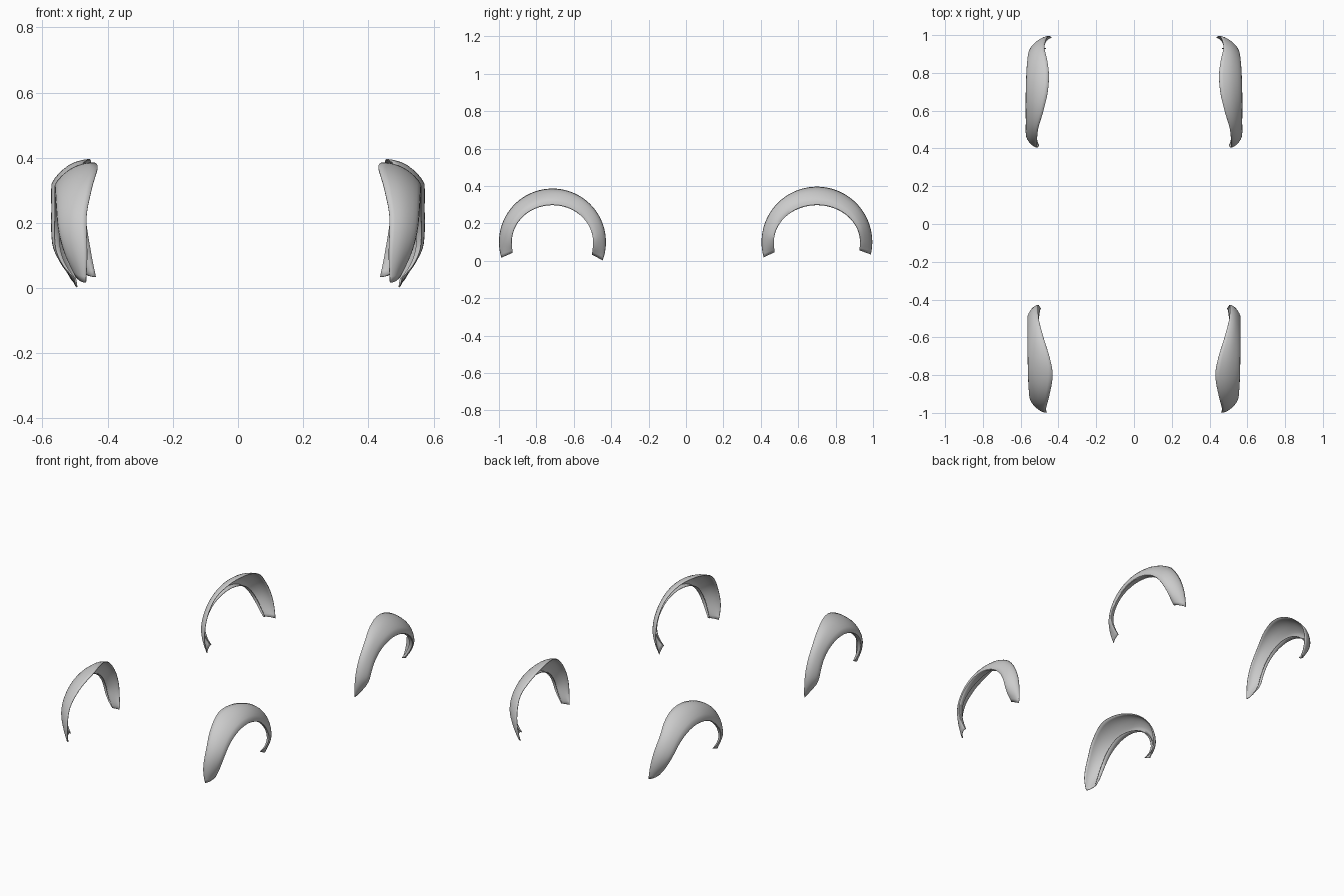
import bpy, bmesh
from math import sin, cos, radians

if "Cube" in bpy.data.objects:
    bpy.data.objects.remove(bpy.data.objects["Cube"])


def smooth_lookup(keys, a):
    """Smooth interpolation through (angle, value) keys."""
    a = max(keys[0][0], min(keys[-1][0], a))
    i = 0
    while i < len(keys) - 2 and a > keys[i + 1][0]:
        i += 1

    def slope(k):
        lo, hi = max(k - 1, 0), min(k + 1, len(keys) - 1)
        return (keys[hi][1] - keys[lo][1]) / (keys[hi][0] - keys[lo][0])
    (a0, v0), (a1, v1) = keys[i], keys[i + 1]
    h = a1 - a0
    t = (a - a0) / h
    return ((2*t**3 - 3*t**2 + 1) * v0 + (t**3 - 2*t**2 + t) * h * slope(i)
            + (3*t**2 - 2*t**3) * v1 + (t**3 - t**2) * h * slope(i + 1))


# cross-section: (drop from outer to inner radius, reach from body edge to lip),
# ending in a short flange turned back into the wheel arch
SECTION = [(0.0, 0.0), (0.03, 0.18), (0.09, 0.36), (0.19, 0.53), (0.31, 0.67),
           (0.45, 0.80), (0.60, 0.91), (0.76, 0.99), (0.97, 1.0), (1.0, 0.97),
           (1.0, 0.7)]
STEPS = 56


def fender(name, yc, r_out, r_in_y, r_in_z, body, lip):
    zc = 0.1
    a0, a1 = body[0][0], body[-1][0]
    bm = bmesh.new()
    rows = []
    for i in range(STEPS + 1):
        deg = a0 + (a1 - a0) * i / STEPS
        a = radians(deg)
        xb, xl = smooth_lookup(body, deg), smooth_lookup(lip, deg)
        # legs of the inner arch hang straighter than a circle
        ca = cos(a) if deg > 0 and deg < 180 else (cos(a) + (1 if deg < 90 else -1)) / 2
        row = []
        for d, s in SECTION:
            oy, oz = r_out * cos(a), r_out * sin(a)
            iy, iz = r_in_y * ca, r_in_z * sin(a)
            row.append(bm.verts.new((xb + (xl - xb) * s,
                                     yc - oy - (iy - oy) * d,
                                     zc + oz + (iz - oz) * d)))
        rows.append(row)
    for p, q in zip(rows, rows[1:]):
        for j in range(len(SECTION) - 1):
            bm.faces.new((p[j], p[j + 1], q[j + 1], q[j]))
    # outer skin must face away from the car
    bm.normal_update()
    if sum(f.normal.x * f.calc_area() for f in bm.faces) < 0:
        bmesh.ops.reverse_faces(bm, faces=bm.faces[:])
    me = bpy.data.meshes.new(name)
    bm.to_mesh(me)
    bm.free()
    ob = bpy.data.objects.new(name, me)
    bpy.context.collection.objects.link(ob)
    shell = ob.modifiers.new("shell", 'SOLIDIFY')
    shell.thickness = 0.004
    shell.offset = -1
    mir = ob.modifiers.new("mirror", 'MIRROR')
    mir.use_mirror_merge = False
    bpy.context.view_layer.objects.active = ob
    ob.select_set(True)
    bpy.ops.object.shade_smooth_by_angle(angle=radians(40))
    ob.select_set(False)


# front wheel arch flares (angle runs from front foot over the top to rear foot)
fender("front_fender_flare", -0.714, 0.286, 0.217, 0.197,
       [(-17, .467), (0, .463), (25, .465), (45, .45), (72, .431), (90, .445),
        (114, .48), (139, .505), (180, .507), (200, .495)],
       [(-17, .50), (0, .53), (20, .55), (45, .558), (90, .563), (135, .563),
        (172, .562), (188, .54), (200, .505)])

# rear wheel arch flares
fender("rear_fender_flare", 0.700, 0.296, 0.23, 0.197,
       [(-16, .503), (0, .512), (45, .51), (70, .48), (90, .457), (108, .451),
        (125, .46), (142, .474), (160, .466), (180, .45), (193, .437)],
       [(-16, .518), (-5, .548), (10, .57), (50, .573), (90, .573), (135, .565),
        (160, .55), (180, .515), (193, .48)])
